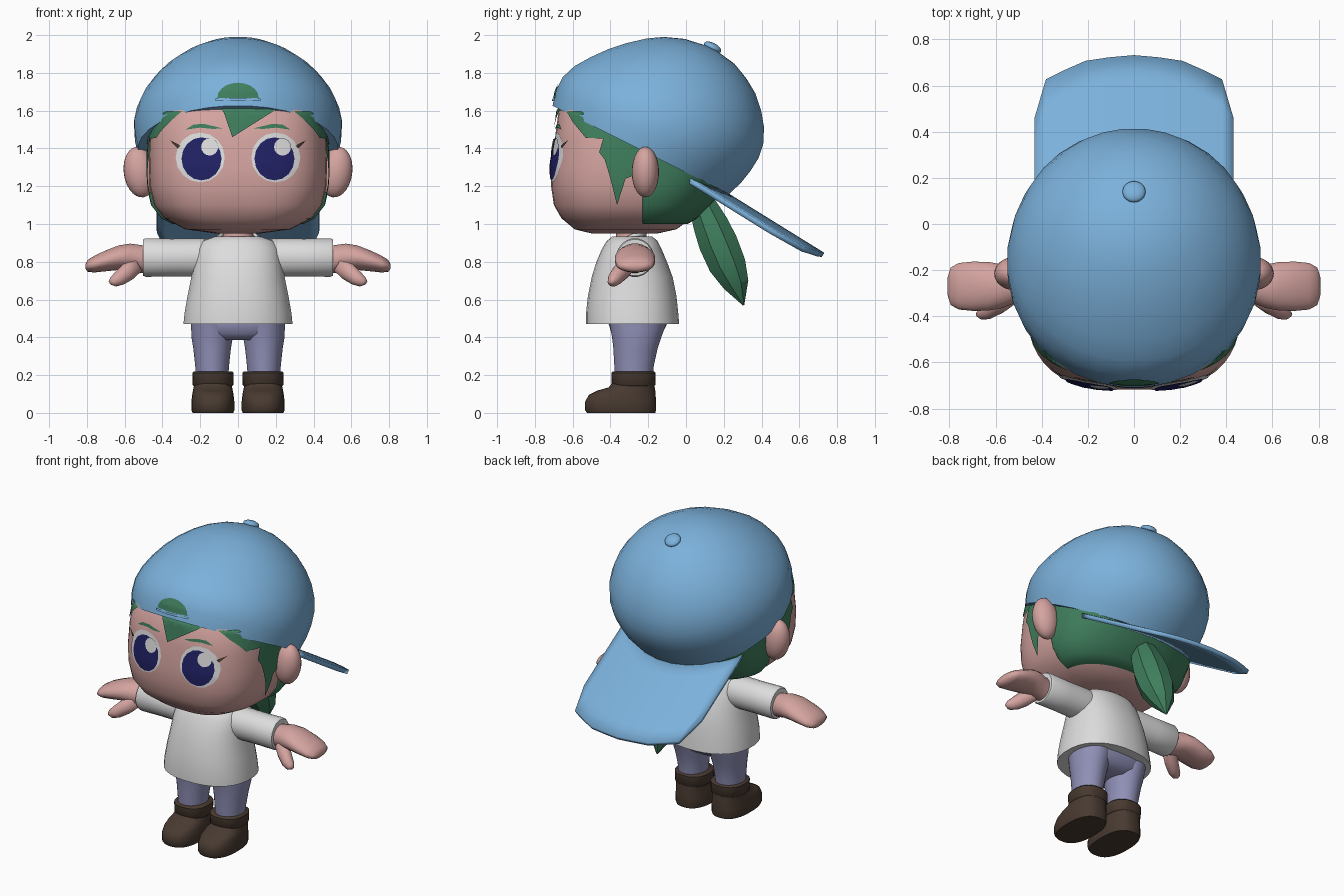
import bpy, bmesh, math
from mathutils import Vector, Matrix
from mathutils.bvhtree import BVHTree

if "Cube" in bpy.data.objects:
    bpy.data.objects.remove(bpy.data.objects["Cube"])


def material(name, rgb):
    m = bpy.data.materials.new(name)
    m.diffuse_color = (*rgb, 1)
    m.use_nodes = True
    m.node_tree.nodes["Principled BSDF"].inputs["Base Color"].default_value = m.diffuse_color
    return m


BLUE = material("cap blue", (0.2, 0.44, 0.71))
SKIN = material("skin", (0.66, 0.37, 0.35))
GREEN = material("hair green", (0.05, 0.21, 0.11))
WHITE = material("white", (0.72, 0.72, 0.72))
PANTS = material("lavender", (0.28, 0.28, 0.48))
BROWN = material("dark brown", (0.065, 0.042, 0.03))
NAVY = material("navy", (0.015, 0.015, 0.13))


def finish(name, bm, mat, mirror=False, angle=45, recalc=True):
    if recalc:
        bmesh.ops.recalc_face_normals(bm, faces=bm.faces)
    me = bpy.data.meshes.new(name)
    bm.to_mesh(me)
    bm.free()
    ob = bpy.data.objects.new(name, me)
    bpy.context.collection.objects.link(ob)
    me.materials.append(mat)
    bpy.ops.object.select_all(action='DESELECT')
    ob.select_set(True)
    bpy.context.view_layer.objects.active = ob
    bpy.ops.object.shade_smooth_by_angle(angle=math.radians(angle))
    if mirror:
        ob.modifiers.new("mirror", 'MIRROR')
    return ob


def loft(name, rings, mat, **kw):
    bm = bmesh.new()
    rows = [[bm.verts.new(p) for p in r] for r in rings]
    n = len(rows[0])
    for a, b in zip(rows, rows[1:]):
        for i in range(n):
            j = (i + 1) % n
            bm.faces.new((a[i], a[j], b[j], b[i]))
    bm.faces.new(rows[0])
    bm.faces.new(rows[-1])
    return finish(name, bm, mat, **kw)


def ring(c, u, front, back, e0=2, e1=2, n=32):
    """Rounded ring with separate front and back depth and squareness."""
    pts = []
    for k in range(n):
        a = 2 * math.pi * (k + 0.5) / n
        co, si = math.cos(a), math.sin(a)
        v, e = (back, e1) if si > 0 else (front, e0)
        x = math.copysign(abs(co) ** (2 / e), co)
        pts.append(Vector(c) + Vector(u) * x + Vector(v) * abs(si) ** (2 / e))
    return pts


def zring(z, hx, y0, y1, cx=0, cy=None, **kw):
    cy = (y0 + y1) / 2 if cy is None else cy
    return ring((cx, cy, z), (hx, 0, 0), (0, y0 - cy, 0), (0, y1 - cy, 0), **kw)


def xring(x, z, ry, rz, y=-0.27, n=20):
    return ring((x, y, z), (0, ry, 0), (0, 0, -rz), (0, 0, rz), n=n)


def ellipsoid(name, c, r, mat, tilt=0, axis='X', **kw):
    bm = bmesh.new()
    bmesh.ops.create_uvsphere(bm, u_segments=24, v_segments=14, radius=1, matrix=Matrix.Translation(c)
                              @ Matrix.Rotation(math.radians(tilt), 4, axis) @ Matrix.Diagonal((*r, 1)))
    return finish(name, bm, mat, **kw)


def patch(name, target, outline, mat, offset, side=0):
    """Thin painted plate laid on a surface: side 0 reads (x, z), side +-1 reads (y, z)."""
    tree = BVHTree.FromPolygons([v.co for v in target.data.vertices],
                                [p.vertices for p in target.data.polygons])
    d = Vector((-side, 0, 0)) if side else Vector((0, 1, 0))
    pts = [Vector(a).lerp(Vector(b), t / 3) for a, b in zip(outline, outline[1:] + outline[:1])
           for t in range(3)]
    mid = sum(pts, Vector((0, 0))) / len(pts)

    def place(p):
        o = Vector((2 * side, p[0], p[1])) if side else Vector((p[0], -2, p[1]))
        hit = tree.ray_cast(o, d)[0] or tree.find_nearest(Vector((0.4 * side, p[0], p[1])))[0]
        return hit - d * offset

    bm = bmesh.new()
    centre = bm.verts.new(place(mid))
    rows = [[bm.verts.new(place(mid.lerp(p, s / 4))) for p in pts] for s in range(1, 5)]
    n = len(pts)
    for i in range(n):
        j = (i + 1) % n
        bm.faces.new((centre, rows[0][i], rows[0][j]))
        for a, b in zip(rows, rows[1:]):
            bm.faces.new((a[i], b[i], b[j], a[j]))
    bm.normal_update()
    if sum((f.normal * f.calc_area() for f in bm.faces), Vector()).dot(d) > 0:
        bmesh.ops.reverse_faces(bm, faces=bm.faces)
    return finish(name, bm, mat, recalc=False)


def oval(cx, cz, rx, rz):
    return [(cx + rx * math.cos(k * math.pi / 8), cz + rz * math.sin(k * math.pi / 8)) for k in range(16)]


# Head, with a flat broad face and a rounder back
HEAD = [(0.95, .12, -.50, -.15), (0.972, .28, -.59, -.05), (1.03, .39, -.66, .03), (1.10, .445, -.70, .1),
        (1.2, .468, -.715, .18), (1.3, .472, -.718, .25), (1.45, .468, -.695, .3), (1.6, .44, -.675, .27),
        (1.75, .34, -.53, .18)]
head = loft("head", [zring(z, hx, a, b, cy=-.25, e0=3, e1=2.2, n=48) for z, hx, a, b in HEAD], SKIN)
loft("back_hair", [zring(z, hx + .016, -.25, b + .03, cy=-.2, e0=4, e1=2.2, n=48)
                   for z, hx, a, b in [(1.0, .33, 0, -.02)] + HEAD[2:7]], GREEN)
ellipsoid("ear", (.52, -.215, 1.275), (.085, .072, .135), SKIN, 8, 'Y', mirror=True)

# Backwards cap: dome stacked along a tilted axis
RIM, D, N = Vector((0, -.235, 1.39)), Vector((0, .894, -.447)), Vector((0, .447, .894))
DOME = [(0, -.53, .52, .532), (.08, -.55, .55, .548), (.16, -.55, .567, .552), (.24, -.52, .575, .538),
        (.32, -.465, .563, .508), (.4, -.4, .527, .462), (.47, -.33, .475, .405), (.54, -.245, .405, .325),
        (.59, -.165, .325, .245), (.63, -.06, .235, .15), (.648, .05, .13, .05)]
cap = loft("cap_dome", [ring(RIM + N * h + D * ((a + b) / 2), (w, 0, 0), D * (a - b) / 2, D * (b - a) / 2)
                        for h, a, b, w in DOME], BLUE)
ellipsoid("cap_button", (0, .14, 1.935), (.05, .05, .024), BLUE, -27)
patch("cap_opening_hair", cap, [(.11 * math.cos(t * math.pi / 10), 1.668 + .08 * math.sin(t * math.pi / 10))
                                for t in range(11)], GREEN, .006)
patch("cap_strap", cap, [(-.12, 1.65), (.12, 1.65), (.12, 1.664), (-.12, 1.664)], BLUE, .009)

# Brim
bm = bmesh.new()
half = [(0, .725), (.11, .715), (.21, .70), (.3, .66), (.38, .62), (.43, .45)]
cols = []
for x, end in [(-x, y) for x, y in half[:0:-1]] + half:
    q = (x / .43) ** 2
    ys = [.2 - .2 * q + (end - .2 + .2 * q) * t / 5 for t in range(6)]
    cols.append([bm.verts.new((x, y, 1.285 - .62 * y - .045 * q)) for y in ys])
for a, b in zip(cols, cols[1:]):
    for i in range(5):
        bm.faces.new((a[i], b[i], b[i + 1], a[i + 1]))
brim = finish("cap_brim", bm, BLUE)
solid = brim.modifiers.new("thickness", 'SOLIDIFY')
solid.thickness, solid.offset = .028, 0

# Faceted ponytail
TAIL = [(.08, 1.12, .07), (.13, 1.0, .095), (.17, .9, .105), (.22, .78, .1), (.265, .68, .07), (.305, .57, .004)]
loft("ponytail", [ring((0, y, z), (r * 1.1, 0, 0), (0, -r, -.35 * r), (0, r, .35 * r), n=8)
                  for y, z, r in TAIL], GREEN, angle=15)

# Fringe and side locks
patch("fringe", head, [(-.13, 1.66), (.13, 1.66), (.2, 1.605), (-.03, 1.46), (-.075, 1.59)], GREEN, .012)
for s in (-1, 1):
    patch("temple_lock", head, [(-.645, 1.62), (-.6, 1.54), (-.53, 1.455), (-.3, 1.45), (-.36, 1.54)],
          GREEN, .01, s)
    patch("sideburn", head, [(-.43, 1.48), (-.46, 1.38), (-.43, 1.34), (-.4, 1.24), (-.365, 1.1),
                             (-.32, 1.24), (-.22, 1.28), (-.22, 1.42)], GREEN, .014, s)
    # Eyes, brows and lashes
    patch("eye_white", head, oval(s * .2, 1.352, .13, .132), WHITE, .004)
    patch("iris", head, oval(s * .193, 1.345, .106, .114), NAVY, .008)
    patch("eye_shine", head, oval(s * .193 + .043, 1.408, .045, .046), WHITE, .012)
    patch("eyebrow", head, [(s * x, z) for x, z in ((.085, 1.507), (.13, 1.503), (.2, 1.51), (.278, 1.5),
                                                    (.235, 1.527), (.18, 1.53))], GREEN, .006)
    patch("eyelash", head, [(s * x, z) for x, z in ((.305, 1.415), (.32, 1.4), (.362, 1.445))], BROWN, .009)

# Neck and shirt
loft("neck", [zring(z, r, -.29 - r, -.29 + r) for z, r in ((.86, .09), (.92, .08), (1.0, .08))], SKIN)
SHIRT = [(.47, .29, -.53, -.035), (.53, .284, -.53, -.04), (.62, .268, -.52, -.05), (.72, .248, -.5, -.07),
         (.8, .235, -.475, -.1), (.87, .22, -.445, -.13), (.91, .19, -.42, -.15), (.935, .12, -.39, -.18)]
loft("shirt_body", [zring(z, hx, a, b, e0=2.3, e1=2.3) for z, hx, a, b in SHIRT], WHITE, angle=60)
SLEEVE = [(.1, .09), (.2, .1), (.35, .098), (.49, .1), (.502, .094)]
loft("sleeve", [xring(x, .822, r, r + .003) for x, r in SLEEVE], WHITE, mirror=True)
ellipsoid("neckline_skin", (0, -.325, .905), (.1, .115, .035), SKIN, 28)
bm = bmesh.new()
M = Matrix.Translation((0, -.325, .908)) @ Matrix.Rotation(math.radians(26), 4, 'X')
grid = [[bm.verts.new(M @ Vector(((.108 + .014 * math.cos(b)) * math.cos(a),
                                  (.12 + .014 * math.cos(b)) * math.sin(a), .018 * math.sin(b))))
         for b in [k * math.pi / 4 for k in range(8)]] for a in [k * math.pi / 14 for k in range(28)]]
for i in range(28):
    for j in range(8):
        a, b = grid[i], grid[(i + 1) % 28]
        bm.faces.new((a[j], b[j], b[(j + 1) % 8], a[(j + 1) % 8]))
finish("collar", bm, WHITE)

# Mitten hands with thumbs
HAND = [(.45, .81, .07, .07), (.52, .815, .075, .075), (.57, .825, .095, .072), (.63, .822, .107, .066),
        (.7, .805, .108, .056), (.76, .788, .102, .045), (.795, .778, .082, .032), (.808, .775, .04, .012)]
loft("hand", [xring(*h) for h in HAND], SKIN, mirror=True, angle=70)
THUMB = [(.53, -.31, .79, .045), (.58, -.34, .75, .05), (.625, -.37, .715, .042), (.66, -.385, .694, .03),
         (.68, -.392, .688, .01)]
loft("thumb", [ring((x, y, z), (.5 * r, 0, .85 * r), (0, -r, 0), (0, r, 0), n=14)
               for x, y, z, r in THUMB], SKIN, mirror=True, angle=70)

# Trousers
loft("hips", [zring(z, hx, a, b, e0=2.5, e1=2.5) for z, hx, a, b in
              ((.385, .15, -.36, -.17), (.42, .235, -.395, -.125), (.47, .25, -.41, -.1), (.6, .24, -.4, -.1))],
     PANTS, angle=70)
loft("leg", [zring(z, r, a, b, cx=.137) for z, r, a, b in
             ((.18, .085, -.375, -.175), (.25, .09, -.38, -.17), (.34, .1, -.385, -.15), (.4, .11, -.392, -.13),
              (.47, .112, -.405, -.105))], PANTS, mirror=True)

# Boots
BOOT = [(0, .108, -.525, -.162), (.015, .114, -.535, -.158), (.06, .114, -.535, -.158), (.095, .11, -.515, -.16),
        (.118, .106, -.47, -.162), (.135, .102, -.41, -.165), (.16, .1, -.39, -.165)]
loft("boot", [zring(z, r, a, b, cx=.133, e0=2.5, e1=2.5) for z, r, a, b in BOOT], BROWN, mirror=True)
loft("boot_cuff", [zring(z, r, -.278 - r - .008, -.278 + r + .008, cx=.132, e0=2.4, e1=2.4) for z, r in
                   ((.14, .1), (.148, .108), (.212, .11), (.22, .102))], BROWN, mirror=True)
